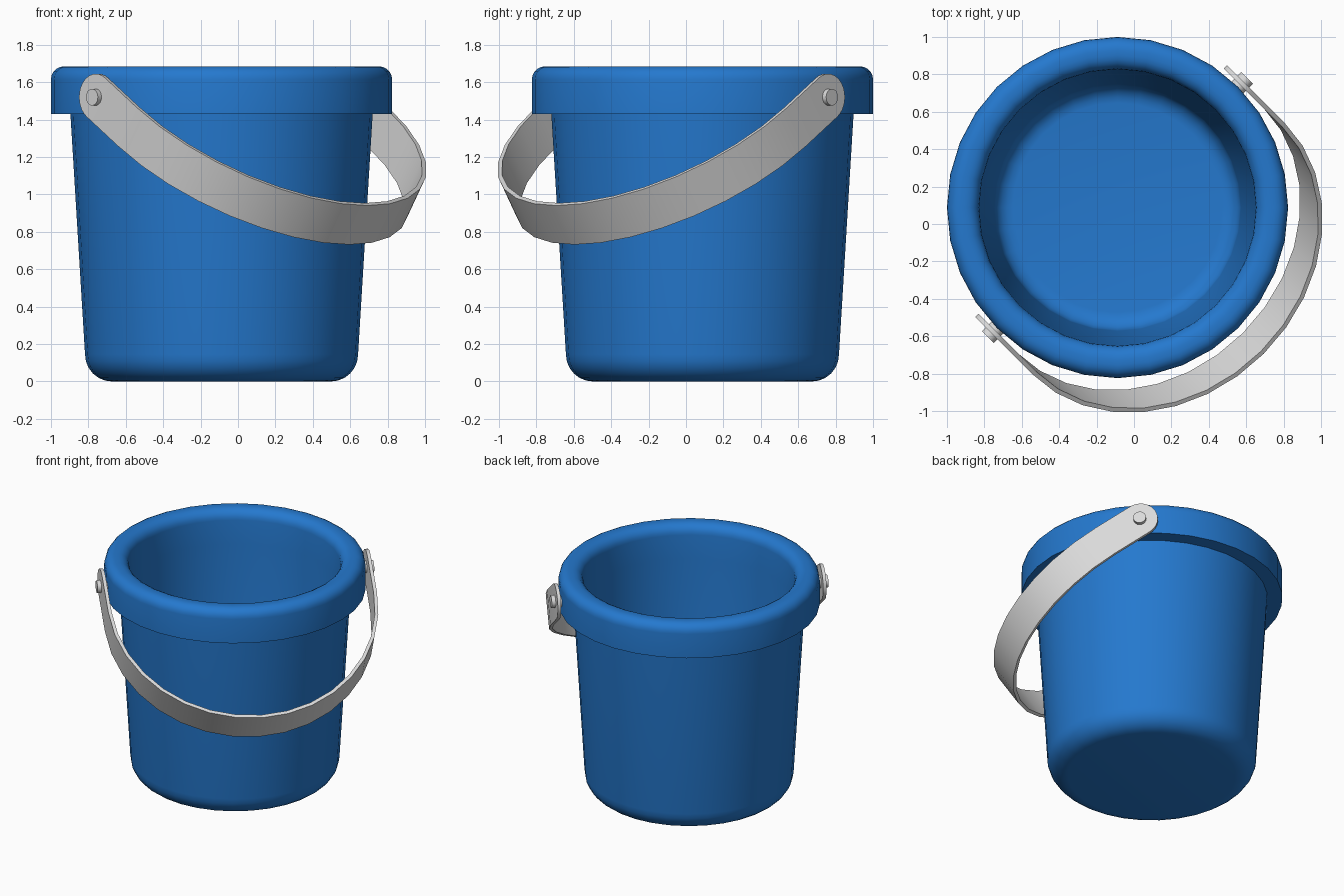
import bpy, bmesh, math
from mathutils import Vector

if "Cube" in bpy.data.objects:
    bpy.data.objects.remove(bpy.data.objects["Cube"])

CX, CY = -0.088, 0.088            # bucket axis
PIVOT_Z = 1.52
S = math.sqrt(0.5)
U = Vector((S, S, 0))             # hinge axis of the handle
TILT = math.radians(33.4)         # handle hangs below horizontal
D = Vector((S * math.cos(TILT), -S * math.cos(TILT), -math.sin(TILT)))
W = U.cross(D)                    # across the band
if W.z < 0:
    W = -W
ORIGIN = Vector((CX, CY, PIVOT_Z))


def material(name, rgb):
    m = bpy.data.materials.new(name)
    m.diffuse_color = (*rgb, 1)
    m.use_nodes = True
    m.node_tree.nodes["Principled BSDF"].inputs["Base Color"].default_value = m.diffuse_color
    return m


def finish(bm, name, mat, angle=35):
    bmesh.ops.remove_doubles(bm, verts=bm.verts, dist=1e-4)
    bmesh.ops.recalc_face_normals(bm, faces=bm.faces)
    me = bpy.data.meshes.new(name)
    bm.to_mesh(me)
    bm.free()
    me.materials.append(mat)
    ob = bpy.data.objects.new(name, me)
    bpy.context.collection.objects.link(ob)
    bpy.ops.object.select_all(action='DESELECT')
    ob.select_set(True)
    bpy.context.view_layer.objects.active = ob
    bpy.ops.object.shade_smooth_by_angle(angle=math.radians(angle))
    return ob


def arc(r, z, rad, a0, a1, n):
    return [(r + rad * math.cos(math.radians(a0 + (a1 - a0) * i / n)),
             z + rad * math.sin(math.radians(a0 + (a1 - a0) * i / n)))
            for i in range(n + 1)]


blue = material("blue plastic", (0.018, 0.19, 0.62))
grey = material("light grey", (0.70, 0.70, 0.70))

# Bucket: one lathed profile, outside bottom -> rim -> inside floor
profile = arc(0.585, 0.145, 0.145, -90, 0, 6)
profile += [(0.808, 1.43), (0.912, 1.43)]
profile += arc(0.842, 1.615, 0.07, 0, 90, 5)
profile += arc(0.815, 1.61, 0.075, 90, 180, 5)
profile += [(0.735, 1.43)]
profile += arc(0.56, 0.17, 0.10, 0, -90, 5)
bm = bmesh.new()
N = 32
rings = [[bm.verts.new((CX + r * math.cos(2 * math.pi * k / N),
                        CY + r * math.sin(2 * math.pi * k / N), z))
          for k in range(N)] for r, z in profile]
for a, b in zip(rings, rings[1:]):
    for k in range(N):
        j = (k + 1) % N
        bm.faces.new((a[k], a[j], b[j], b[k]))
bm.faces.new(rings[0])
bm.faces.new(rings[-1])
finish(bm, "bucket", blue)

# Handle: U-shaped flat band with rounded tabs; stations are (u, d, nu, nd, half width)
R, STRAIGHT, HALF, T = 0.94, 0.29, 0.125, 0.012
tab = []
for i in range(9):
    a = math.radians(90 * i / 8)
    tab.append((R, -HALF * math.cos(a), 1, 0, HALF * math.sin(a)))
bend = [(R * math.cos(t), STRAIGHT + R * math.sin(t), math.cos(t), math.sin(t), HALF)
        for t in (math.pi * i / 16 for i in range(17))]
stations = tab + bend + [(-u, d, -nu, nd, h) for u, d, nu, nd, h in reversed(tab)]
bm = bmesh.new()
loops = []
for u, d, nu, nd, h in stations:
    c = ORIGIN + U * u + D * d
    n = (U * nu + D * nd) * T
    h = max(h, 0.004)
    loops.append([bm.verts.new(p) for p in
                  (c + n + W * h, c - n + W * h, c - n - W * h, c + n - W * h)])
for a, b in zip(loops, loops[1:]):
    for k in range(4):
        j = (k + 1) % 4
        bm.faces.new((a[k], a[j], b[j], b[k]))
bm.faces.new(loops[0])
bm.faces.new(loops[-1])
finish(bm, "handle", grey)

# Pivot pins on both sides
for side, name in ((1, "pin_back"), (-1, "pin_front")):
    bm = bmesh.new()
    bmesh.ops.create_cone(bm, cap_ends=True, segments=16, radius1=0.045,
                          radius2=0.045, depth=0.10)
    rot = (U * side).to_track_quat('Z', 'Y')
    for v in bm.verts:
        v.co = rot @ v.co + ORIGIN + U * side * 0.93
    finish(bm, name, grey)
